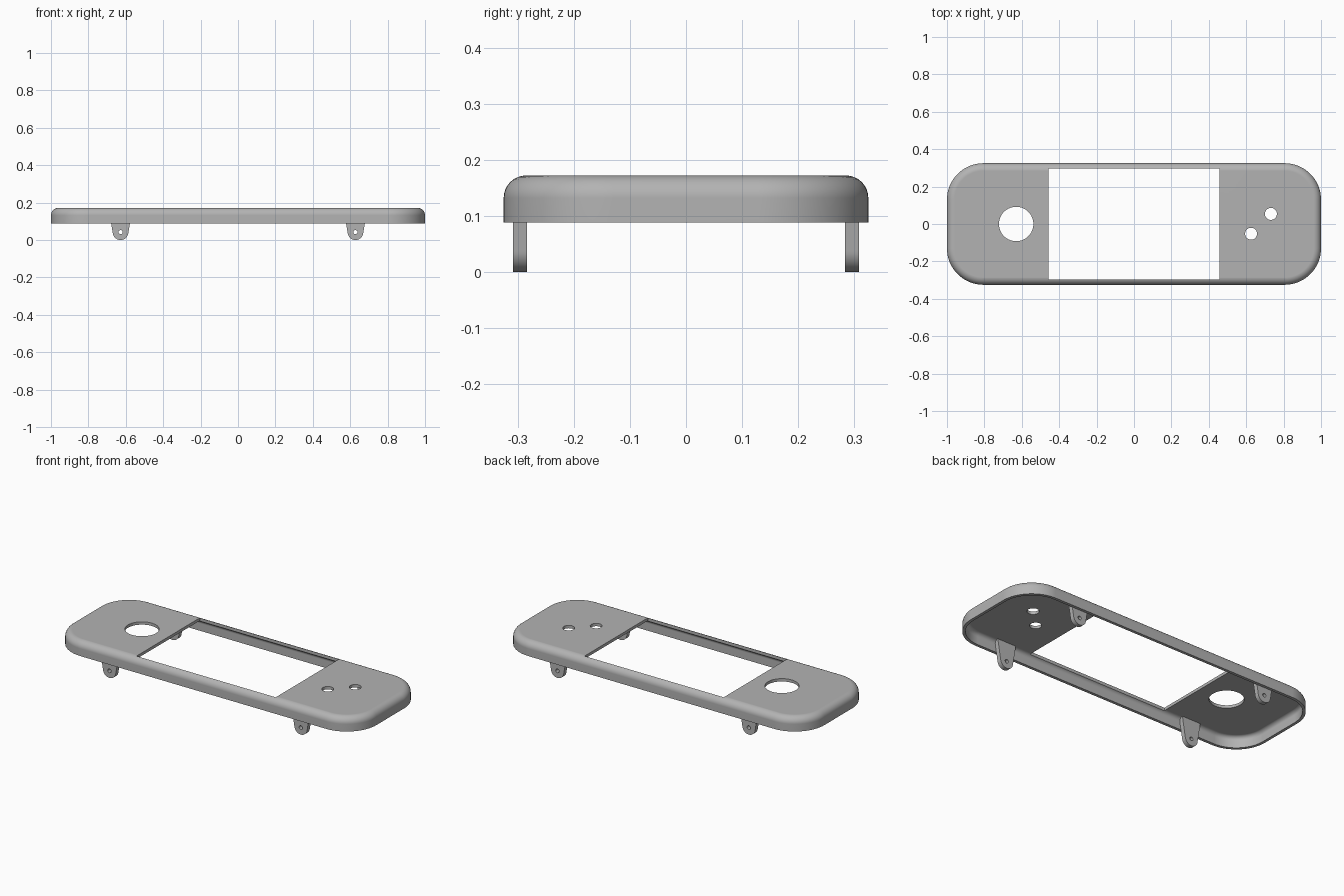
import bpy, bmesh
from math import sin, cos, pi, radians

old = bpy.data.objects.get("Cube")
if old:
    bpy.data.objects.remove(old, do_unlink=True)

HALF_X, HALF_Y, CORNER = 1.0, 0.325, 0.195
BASE_Z, TOP_Z, FILLET = 0.088, 0.172, 0.04
WALL = 0.017
CORNER_STEPS, FILLET_STEPS = 16, 8

grey = bpy.data.materials.new("Matte grey")
grey.use_nodes = True
colour = (0.45, 0.45, 0.45, 1)
grey.diffuse_color = colour
grey.node_tree.nodes["Principled BSDF"].inputs["Base Color"].default_value = colour


def finish(bm, name):
    bmesh.ops.recalc_face_normals(bm, faces=bm.faces)
    mesh = bpy.data.meshes.new(name)
    bm.to_mesh(mesh)
    bm.free()
    mesh.materials.append(grey)
    obj = bpy.data.objects.new(name, mesh)
    bpy.context.collection.objects.link(obj)
    return obj


def activate(obj):
    bpy.ops.object.select_all(action="DESELECT")
    obj.select_set(True)
    bpy.context.view_layer.objects.active = obj


def cut(obj, cutters):
    activate(obj)
    for c in cutters:
        mod = obj.modifiers.new("Cut", "BOOLEAN")
        mod.operation, mod.solver, mod.object = "DIFFERENCE", "EXACT", c
        bpy.ops.object.modifier_apply(modifier=mod.name)
        bpy.data.objects.remove(c, do_unlink=True)


def smooth(obj):
    activate(obj)
    bpy.ops.object.shade_smooth_by_angle(angle=radians(30))
    mod = obj.modifiers.new("Flat face normals", "WEIGHTED_NORMAL")
    mod.keep_sharp = True
    bpy.ops.object.modifier_apply(modifier=mod.name)


def prism(name, outline, axis, lo, hi):
    """Extrude a 2D outline along z or y."""
    bm = bmesh.new()
    def place(a, b, d):
        return (a, b, d) if axis == "z" else (a, d, b)
    face = bm.faces.new([bm.verts.new(place(a, b, lo)) for a, b in outline])
    new = bmesh.ops.extrude_face_region(bm, geom=[face])["geom"]
    bmesh.ops.translate(bm, vec=place(0, 0, hi - lo),
                        verts=[v for v in new if isinstance(v, bmesh.types.BMVert)])
    return finish(bm, name)


def circle(cx, cy, r, n=40):
    return [(cx + r * cos(2 * pi * i / n), cy + r * sin(2 * pi * i / n)) for i in range(n)]


def rounded_rect(inset):
    pts = []
    for q, (sx, sy) in enumerate([(1, 1), (-1, 1), (-1, -1), (1, -1)]):
        for i in range(CORNER_STEPS + 1):
            a = (q + i / CORNER_STEPS) * pi / 2
            pts.append((sx * (HALF_X - CORNER) + (CORNER - inset) * cos(a),
                        sy * (HALF_Y - CORNER) + (CORNER - inset) * sin(a)))
    return pts


# Hollow cover: outer skin down to the rim, then up the inside
def skin(offset):
    r = FILLET - offset
    arc = [k * pi / 2 / FILLET_STEPS for k in range(FILLET_STEPS + 1)]
    return [(FILLET - r * sin(a), TOP_Z - FILLET + r * cos(a)) for a in arc] + [(offset, BASE_Z)]


bm = bmesh.new()
rings = [[bm.verts.new((x, y, z)) for x, y in rounded_rect(inset)]
         for inset, z in skin(0) + skin(WALL)[::-1]]
for a, b in zip(rings, rings[1:]):
    for i in range(len(a)):
        j = (i + 1) % len(a)
        bm.faces.new((a[i], a[j], b[j], b[i]))
bm.faces.new(rings[0])
bm.faces.new(rings[-1])
cover = finish(bm, "cover")

# Screen window, large dial hole and two button holes
window = [(-0.457, -0.296), (0.457, -0.296), (0.457, 0.296), (-0.457, 0.296)]
holes = [window, circle(-0.63, 0, 0.092, 64), circle(0.732, 0.054, 0.032),
         circle(0.626, -0.052, 0.032)]
cut(cover, [prism("cutter", h, "z", 0.1, 0.3) for h in holes])
smooth(cover)

# Four tapered mounting tabs with round ends and screw holes
TAB_R, TAB_Z, TAB_TOP = 0.042, 0.042, 0.16
for sx, side in ((1, "left"), (-1, "right")):
    for sy, end in ((1, "back"), (-1, "front")):
        cx = sx * 0.628
        tilt = 0.13
        arc = [pi - tilt + (pi + 2 * tilt) * i / 24 for i in range(25)]
        arc = [pi + tilt + (pi - 2 * tilt) * i / 24 for i in range(25)]
        outline = [(cx + TAB_R * cos(a), TAB_Z + TAB_R * sin(a)) for a in arc]
        outline += [(cx + 0.062, TAB_TOP), (cx - 0.062, TAB_TOP)]
        lo, hi = sorted((sy * 0.283, sy * 0.3085))
        tab = prism(f"{end}_{side}_tab", outline, "y", lo, hi)
        cut(tab, [prism("cutter", circle(cx, TAB_Z, 0.011, 24), "y", lo - 0.1, hi + 0.1)])
        smooth(tab)
